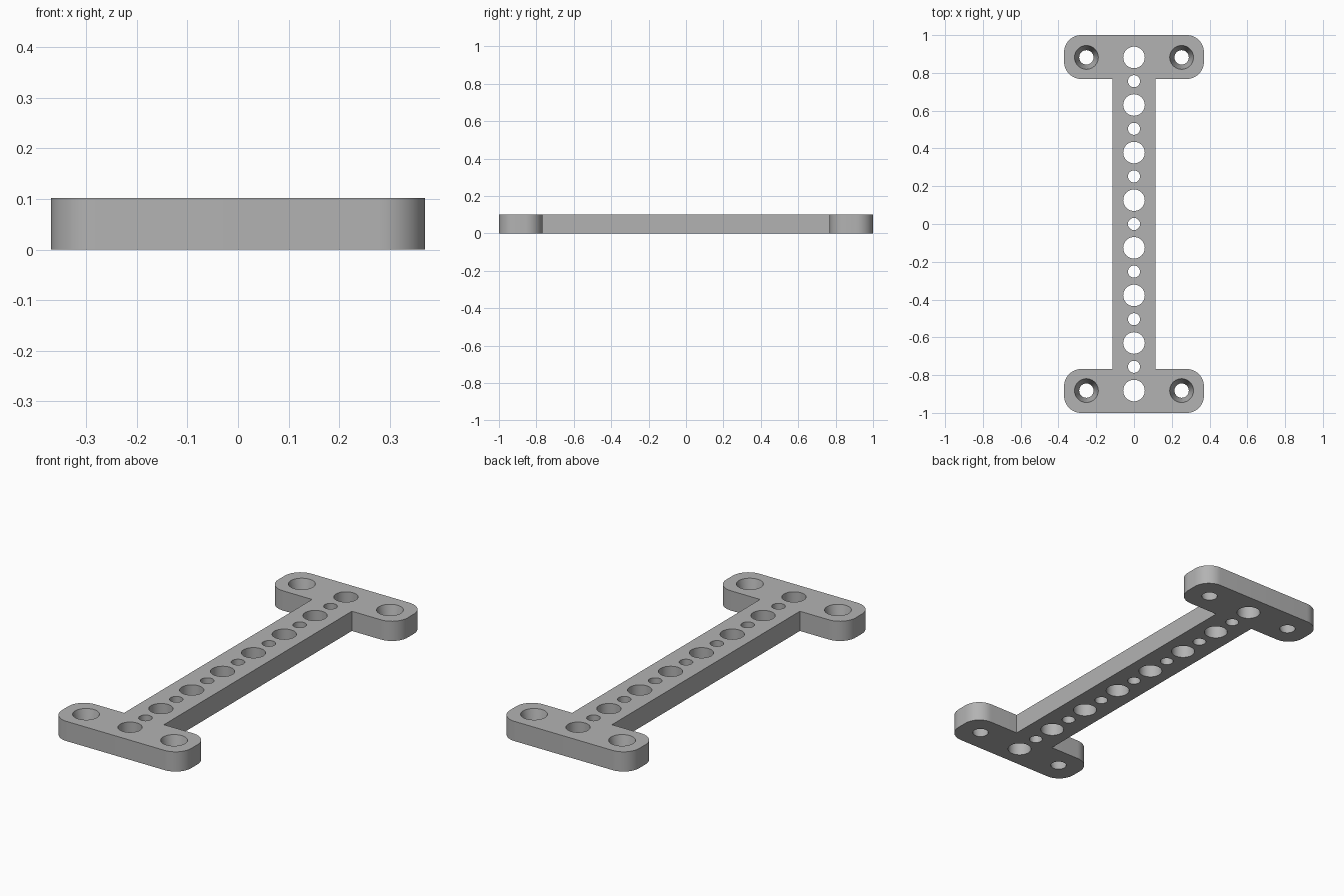
import bpy, bmesh, math
from mathutils import Matrix, Vector

cube = bpy.data.objects.get("Cube")
if cube:
    bpy.data.objects.remove(cube, do_unlink=True)

THICK = 0.102
PITCH = 0.252
END_X, END_Y, INNER_Y, WEB_X = 0.37, 1.0, 0.768, 0.114
CORNER = 0.09

grey = bpy.data.materials.new("plain_grey")
grey.use_nodes = True
grey.diffuse_color = (0.45, 0.45, 0.45, 1)
grey.node_tree.nodes["Principled BSDF"].inputs["Base Color"].default_value = (0.45, 0.45, 0.45, 1)


def make_object(name, bm):
    mesh = bpy.data.meshes.new(name)
    bm.to_mesh(mesh)
    bm.free()
    mesh.materials.append(grey)
    obj = bpy.data.objects.new(name, mesh)
    bpy.context.collection.objects.link(obj)
    return obj


def arc(cx, cy, start, steps=12):
    return [(cx + CORNER * math.cos(a), cy + CORNER * math.sin(a))
            for a in (start + math.pi / 2 * i / steps for i in range(steps + 1))]


# I-shaped plate: one quarter outline, mirrored round the centre
right_back = [(WEB_X, INNER_Y)]
right_back += arc(END_X - CORNER, INNER_Y + CORNER, -math.pi / 2)
right_back += arc(END_X - CORNER, END_Y - CORNER, 0)
left_back = [(-x, y) for x, y in reversed(right_back)]
back = right_back + left_back
outline = back + [(-x, -y) for x, y in back]

bm = bmesh.new()
base = bm.faces.new([bm.verts.new((x, y, 0)) for x, y in outline])
top = bmesh.ops.extrude_face_region(bm, geom=[base])["geom"]
bmesh.ops.translate(bm, vec=Vector((0, 0, THICK)),
                    verts=[v for v in top if isinstance(v, bmesh.types.BMVert)])
bmesh.ops.recalc_face_normals(bm, faces=bm.faces)
plate = make_object("mounting_plate", bm)

# Hole cutters, overshooting the plate on both sides
cut = bmesh.new()


def add_hole(x, y, r_bottom, r_top):
    over = 0.1
    slope = (r_top - r_bottom) * over
    bmesh.ops.create_cone(cut, cap_ends=True, segments=48,
                          radius1=r_bottom - slope, radius2=r_top + slope,
                          depth=THICK * (1 + 2 * over),
                          matrix=Matrix.Translation((x, y, THICK / 2)))


for i in range(8):
    add_hole(0, (i - 3.5) * PITCH, 0.057, 0.057)
for i in range(7):
    add_hole(0, (i - 3) * PITCH, 0.032, 0.032)
for sx in (-1, 1):
    for sy in (-1, 1):
        add_hole(sx * PITCH, sy * 3.5 * PITCH, 0.038, 0.063)
cutter = make_object("hole_cutter", cut)
cutter.hide_render = True

mod = plate.modifiers.new("holes", 'BOOLEAN')
mod.operation = 'DIFFERENCE'
mod.solver = 'EXACT'
mod.object = cutter
bpy.ops.object.select_all(action='DESELECT')
plate.select_set(True)
bpy.context.view_layer.objects.active = plate
bpy.ops.object.modifier_apply(modifier=mod.name)
bpy.data.objects.remove(cutter, do_unlink=True)
bpy.ops.object.shade_smooth_by_angle(angle=math.radians(30))
